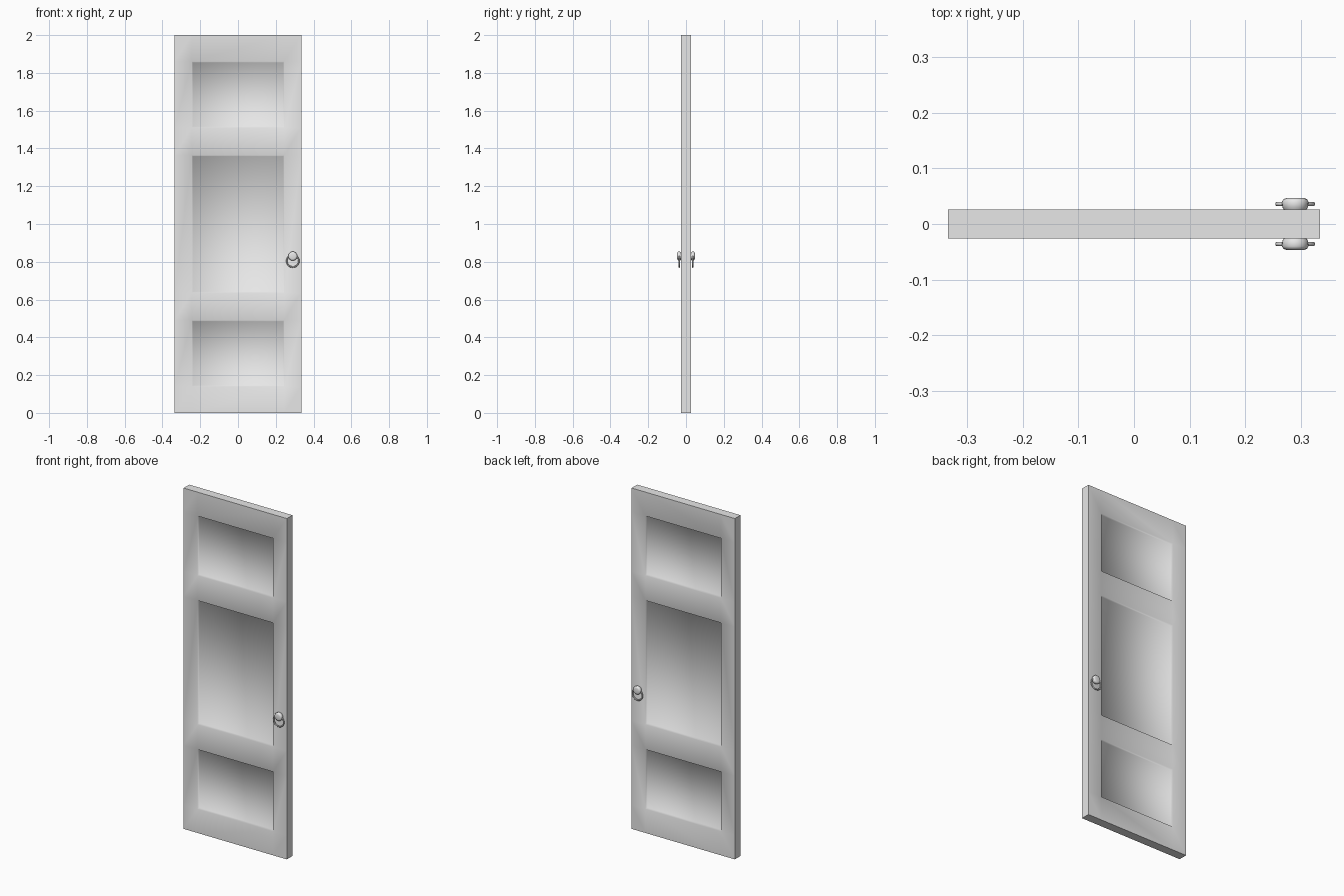
import bpy, bmesh
from math import radians, pi
from mathutils import Matrix, Vector

cube = bpy.data.objects.get("Cube")
if cube:
    bpy.data.objects.remove(cube, do_unlink=True)

grey = bpy.data.materials.new("light_grey")
grey.use_nodes = True
grey.diffuse_color = (0.8, 0.8, 0.8, 1)
grey.node_tree.nodes["Principled BSDF"].inputs["Base Color"].default_value = (0.8, 0.8, 0.8, 1)

HALF = 0.026                                        # half the door thickness
XS = [-0.335, -0.245, 0.245, 0.335]                 # stile lines
ZS = [0, 0.14, 0.49, 0.636, 1.364, 1.51, 1.86, 2]   # rail lines


def finish(name, bm, angle):
    """Turn a bmesh into a smooth-shaded object with sharp edges."""
    bmesh.ops.recalc_face_normals(bm, faces=bm.faces)
    mesh = bpy.data.meshes.new(name)
    bm.to_mesh(mesh)
    bm.free()
    mesh.materials.append(grey)
    obj = bpy.data.objects.new(name, mesh)
    bpy.context.collection.objects.link(obj)
    bpy.ops.object.select_all(action='DESELECT')
    obj.select_set(True)
    bpy.context.view_layer.objects.active = obj
    bpy.ops.object.shade_smooth_by_angle(angle=radians(angle))
    return obj


# Door leaf: front grid with three recessed panels
bm = bmesh.new()
rows = [[bm.verts.new((x, -HALF, z)) for x in XS] for z in ZS]
panels = []
for r in range(len(ZS) - 1):
    for c in range(len(XS) - 1):
        face = bm.faces.new((rows[r][c], rows[r][c + 1], rows[r + 1][c + 1], rows[r + 1][c]))
        if c == 1 and r % 2 == 1:
            panels.append(face)
bm.normal_update()
bmesh.ops.inset_individual(bm, faces=panels, thickness=0.008, depth=-0.010)

# Mirrored back face, joined by the door edges
copy = bmesh.ops.duplicate(bm, geom=bm.verts[:] + bm.edges[:] + bm.faces[:])["geom"]
for v in [g for g in copy if isinstance(g, bmesh.types.BMVert)]:
    v.co.y *= -1
rim = [e for e in bm.edges if e.is_boundary]
bmesh.ops.bridge_loops(bm, edges=rim)
finish("door_leaf", bm, 80)


# Round knob and hanging ring on each side
def knob(name, side):
    bm = bmesh.new()
    profile = [(0.019, 0.024), (0.023, 0.030), (0.024, 0.040), (0.021, 0.045),
               (0.014, 0.047), (0, 0.047)]
    pts = [bm.verts.new((0.29 + r, side * y, 0.83)) for r, y in profile]
    edges = [bm.edges.new(p) for p in zip(pts, pts[1:])]
    bmesh.ops.spin(bm, geom=pts + edges, cent=(0.29, 0, 0.83), axis=(0, 1, 0),
                   angle=2 * pi, steps=24, use_duplicate=False)
    bmesh.ops.remove_doubles(bm, verts=bm.verts, dist=0.0001)
    obj = finish(name, bm, 50)
    # Spun knobs are open at the door, so make their faces point outwards
    if obj.data.polygons and sum(p.normal.y * side * p.area for p in obj.data.polygons) < 0:
        obj.data.flip_normals()


def ring(name, side):
    bm = bmesh.new()
    centre = Vector((0.29, side * 0.036, 0.804))
    made = bmesh.ops.create_circle(bm, segments=10, radius=0.004)
    bmesh.ops.translate(bm, verts=made["verts"], vec=centre + Vector((0.032, 0, 0)))
    # Tube section lies across the ring path
    bmesh.ops.spin(bm, geom=bm.verts[:] + bm.edges[:], cent=centre, axis=(0, 1, 0),
                   angle=2 * pi, steps=32, use_duplicate=False)
    bmesh.ops.remove_doubles(bm, verts=bm.verts, dist=0.0001)
    finish(name, bm, 60)


for label, side in (("front", -1), ("back", 1)):
    knob(label + "_knob", side)
    ring(label + "_ring", side)
